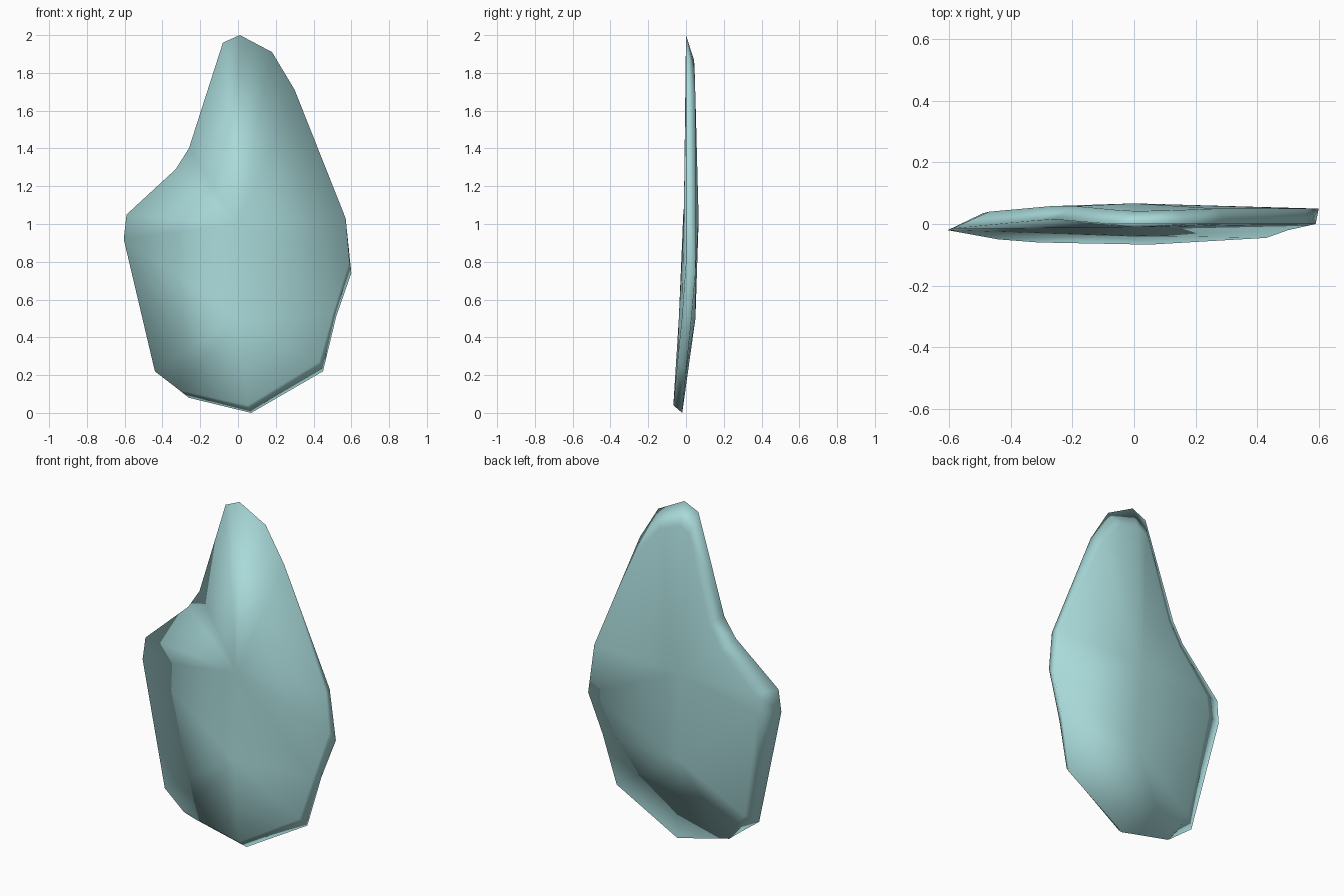
import bpy
import bmesh

default_cube = bpy.data.objects.get("Cube")
if default_cube:
    bpy.data.objects.remove(default_cube, do_unlink=True)


def make_material(name, colour):
    material = bpy.data.materials.new(name)
    material.use_nodes = True
    material.diffuse_color = colour
    shader = material.node_tree.nodes["Principled BSDF"]
    shader.inputs["Base Color"].default_value = colour
    return material


def add_points(mesh, points):
    return [mesh.verts.new(point) for point in points]


def nearest_hub(vert, hubs):
    return min(hubs, key=lambda hub: abs(hub.co.z - vert.co.z))


def cap(mesh, rim, hubs):
    """Close a rim with triangles fanned around a short central spine."""
    for here, after in zip(rim, rim[1:] + rim[:1]):
        hub, next_hub = nearest_hub(here, hubs), nearest_hub(after, hubs)
        mesh.faces.new((here, after, hub))
        if hub is not next_hub:
            mesh.faces.new((after, next_hub, hub))


def bridge(mesh, first, second):
    """Join two rims with a band of quads."""
    count = len(first)
    for i in range(count):
        j = (i + 1) % count
        mesh.faces.new((first[i], first[j], second[j], second[i]))


# Rims of the thin shard, clockwise from the tip as seen from the front
front_outline = [
    (.01, 0, 2), (.18, 0, 1.91), (.3, 0, 1.71), (.57, 0, 1.03),
    (.59, 0, .8), (.5, -.02, .52), (.43, -.045, .27), (.05, -.067, .04),
    (-.31, -.06, .12), (-.44, -.05, .22), (-.605, -.02, .92),
    (-.59, -.015, 1.05), (-.33, .01, 1.29), (-.26, .015, 1.4),
    (-.08, 0, 1.96),
]
back_outline = [
    (.01, .042, 1.87), (.14, .045, 1.82), (.27, .05, 1.67), (.56, .05, 1.03),
    (.6, .05, .74), (.52, .03, .51), (.45, 0, .22), (.07, -.02, 0),
    (-.26, -.03, .08), (-.38, 0, .26), (-.49, .035, .9),
    (-.47, .04, 1.01), (-.27, .058, 1.22), (-.19, .058, 1.36),
    (-.05, .045, 1.84),
]

# Closed shard with a gently domed front and back
shard_mesh = bmesh.new()
front_rim = add_points(shard_mesh, front_outline)
back_rim = add_points(shard_mesh, back_outline)
front_hubs = add_points(shard_mesh, [(0, -.012, 1), (0, -.038, .5)])
back_hubs = add_points(shard_mesh, [(0, .067, 1.02), (.02, .05, .5)])
cap(shard_mesh, front_rim, front_hubs)
cap(shard_mesh, back_rim, back_hubs)
bridge(shard_mesh, front_rim, back_rim)
bmesh.ops.recalc_face_normals(shard_mesh, faces=shard_mesh.faces[:])
for face in shard_mesh.faces:
    face.smooth = True

mesh_data = bpy.data.meshes.new("shard")
shard_mesh.to_mesh(mesh_data)
shard_mesh.free()
mesh_data.materials.append(make_material("pale_teal", (.40, .70, .70, 1)))
shard = bpy.data.objects.new("shard", mesh_data)
bpy.context.collection.objects.link(shard)
